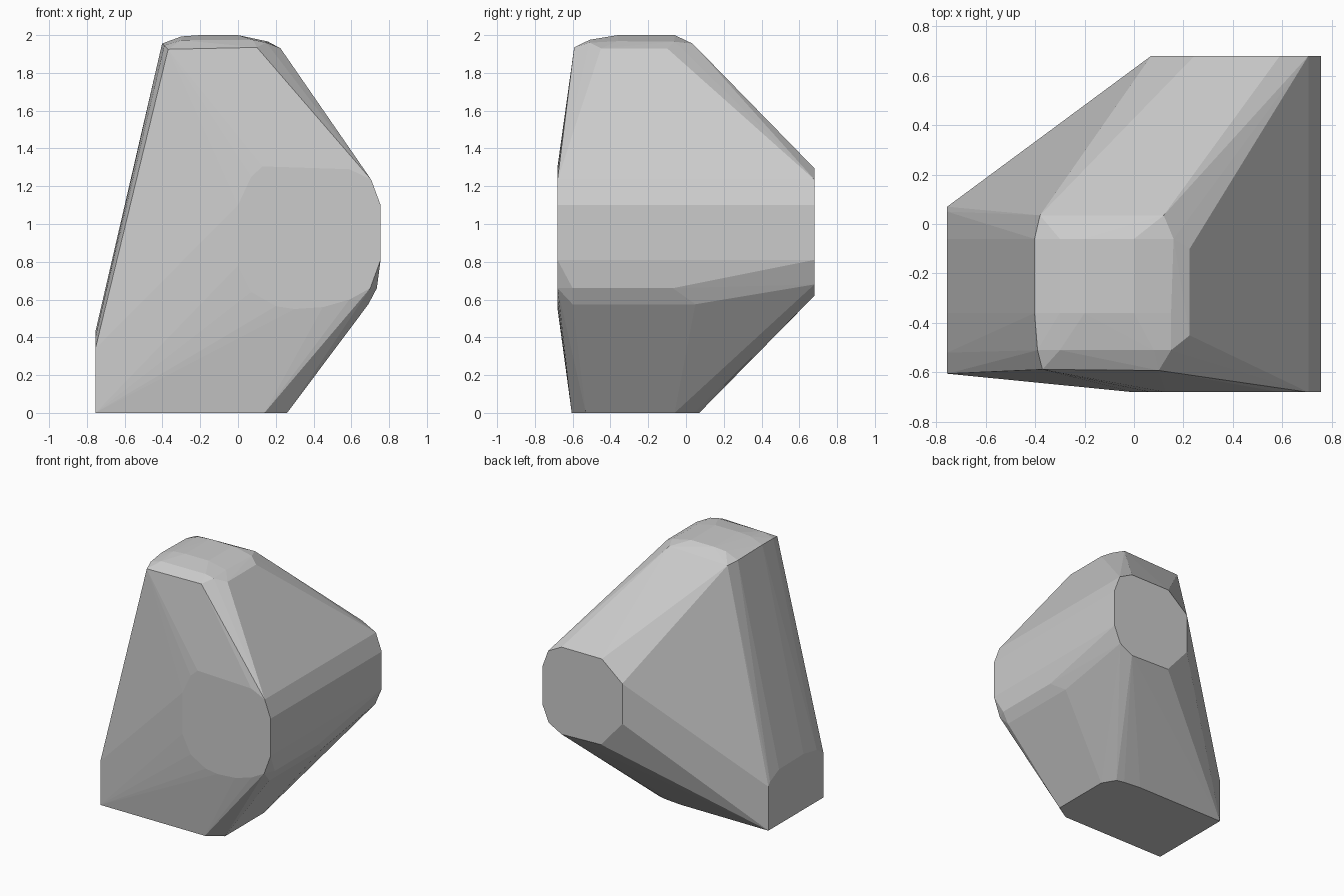
import bpy, bmesh

# Cut ends of the faceted stone: (fixed axis, position, outline points)
ends = [
    # front end, (x, z)
    (1, -0.68, [(.755, .81), (.755, 1.10), (.705, 1.235), (.59, 1.29), (.42, 1.30),
                (.13, 1.305), (.07, 1.25), (0, 1.1), (0, .78), (.07, .64), (.2, .565),
                (.3, .55), (.45, .56), (.59, .60), (.70, .66)]),
    # back end, (x, z)
    (1, 0.68, [(.755, .81), (.755, 1.10), (.705, 1.235), (.59, 1.295), (.245, 1.295),
               (.07, 1.15), (.07, .84), (.25, .63), (.59, .62), (.70, .68)]),
    # left end, (y, z)
    (0, -0.755, [(.07, 0), (.07, .34), (.05, .37), (-.06, .425), (-.36, .43),
                 (-.52, .40), (-.605, .34), (-.605, 0)]),
    # flat base, (x, y)
    (2, 0.0, [(.14, -.605), (.26, -.53), (.26, -.06), (.20, .04), (.14, .055), (0, .07)]),
    # crown plateau, (x, y)
    (2, 2.0, [(-.2, -.36), (0, -.36), (0, -.06), (-.2, -.06)]),
]

# Bevelled rim of the crown and the lower right edge
rim = [
    (-.37, -.588, 1.925), (.10, -.592, 1.935), (.15, -.51, 1.96), (.225, -.45, 1.93),
    (.225, -.10, 1.93), (.16, -.06, 1.965), (.12, .035, 1.955), (-.38, .035, 1.94),
    (-.402, -.06, 1.95), (-.402, -.36, 1.955), (-.39, -.51, 1.945), (-.30, -.51, 1.973),
    (.08, -.51, 1.975), (-.30, -.36, 1.993), (-.30, -.06, 1.992), (.15, -.36, 1.968),
    (.735, -.60, .66), (.735, -.07, .66), (.69, -.60, .575), (.69, .05, .575),
]

bm = bmesh.new()
for axis, pos, outline in ends:
    for pt in outline:
        co = list(pt)
        co.insert(axis, pos)
        bm.verts.new(co)
for co in rim:
    bm.verts.new(co)

# Wrap the outlines into one convex body
hull = bmesh.ops.convex_hull(bm, input=bm.verts[:])
loose = {v for key in ("geom_interior", "geom_unused") for v in hull[key]
         if isinstance(v, bmesh.types.BMVert) and not v.link_faces}
bmesh.ops.delete(bm, geom=list(loose), context='VERTS')
bmesh.ops.dissolve_limit(bm, angle_limit=0.01, verts=bm.verts[:], edges=bm.edges[:])
bmesh.ops.recalc_face_normals(bm, faces=bm.faces[:])

mesh = bpy.data.meshes.new("faceted_stone")
bm.to_mesh(mesh)
bm.free()
stone = bpy.data.objects.new("faceted_stone", mesh)
bpy.context.collection.objects.link(stone)

grey = bpy.data.materials.new("light grey")
grey.diffuse_color = (0.6, 0.6, 0.6, 1)
mesh.materials.append(grey)
